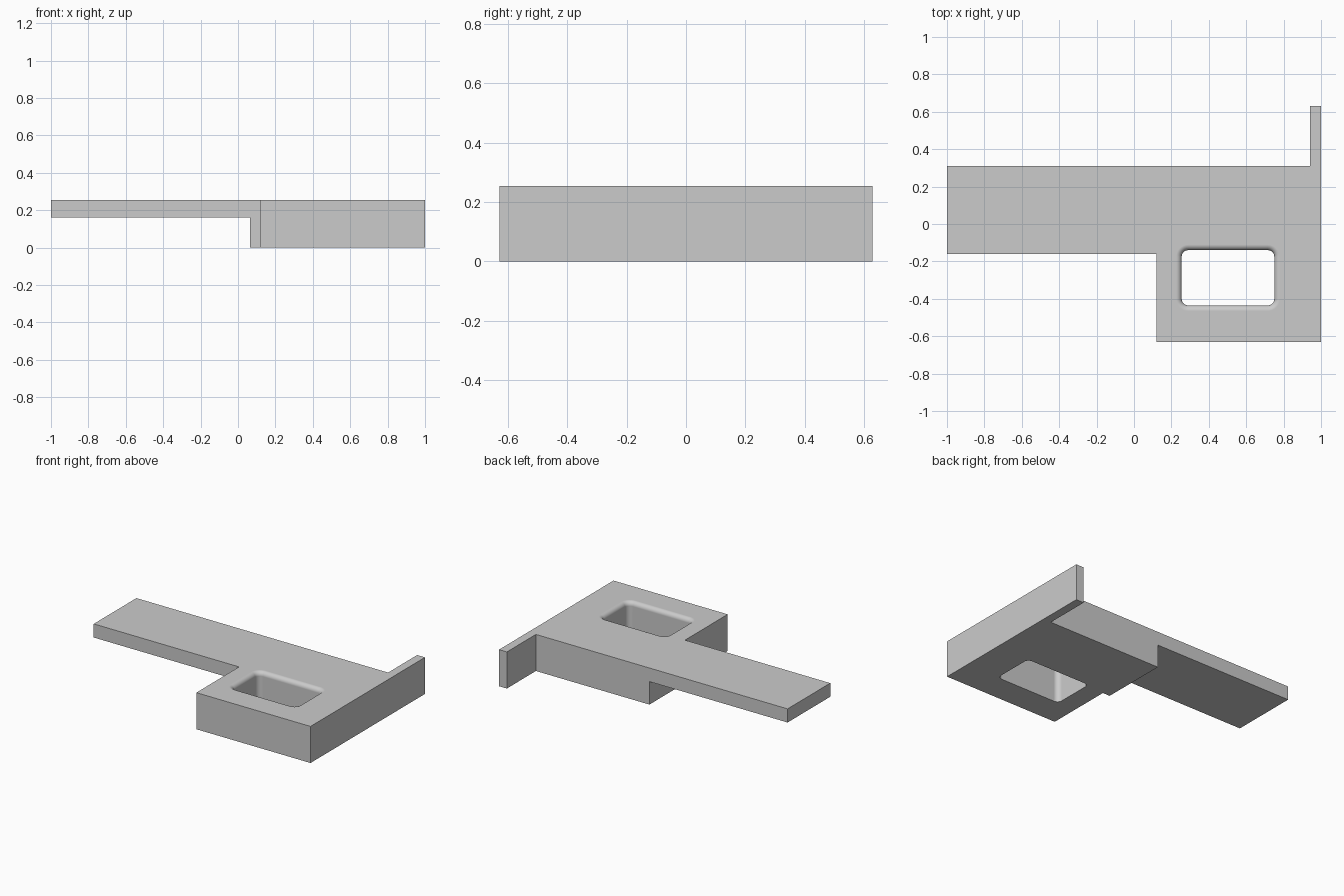
import bpy, bmesh
from math import sin, cos, pi, radians

cube = bpy.data.objects.get("Cube")
if cube:
    bpy.data.objects.remove(cube, do_unlink=True)

HEIGHT = 0.255
FILLET = 0.03


def loft(name, rings):
    """Closed solid skinned through a stack of matching rings."""
    bm = bmesh.new()
    loops = [[bm.verts.new(p) for p in ring] for ring in rings]
    n = len(loops[0])
    for low, high in zip(loops, loops[1:]):
        for i in range(n):
            j = (i + 1) % n
            bm.faces.new((low[i], low[j], high[j], high[i]))
    bm.faces.new(loops[0][::-1])
    bm.faces.new(loops[-1])
    bmesh.ops.recalc_face_normals(bm, faces=bm.faces)
    mesh = bpy.data.meshes.new(name)
    bm.to_mesh(mesh)
    bm.free()
    obj = bpy.data.objects.new(name, mesh)
    bpy.context.collection.objects.link(obj)
    return obj


def prism(name, outline, z0, z1):
    return loft(name, [[(x, y, z) for x, y in outline] for z in (z0, z1)])


def rounded_ring(z, grow, steps=8):
    """Window outline with round corners, grown outward by an offset."""
    cx, cy, hx, hy, r = 0.5025, -0.2875, 0.2475, 0.1475, 0.035
    ring = []
    for k, (sx, sy) in enumerate(((1, 1), (-1, 1), (-1, -1), (1, -1))):
        for s in range(steps + 1):
            a = (k + s / steps) * pi / 2
            ring.append((cx + sx * (hx - r) + (r + grow) * cos(a),
                         cy + sy * (hy - r) + (r + grow) * sin(a), z))
    return ring


# Body: arm, block and thin rear fin share one outline
body = prism("bracket_body", [(-1, -0.16), (0.12, -0.16), (0.12, -0.63), (1, -0.63),
                              (1, 0.63), (0.94, 0.63), (0.94, 0.31), (-1, 0.31)], 0, HEIGHT)

# Space under the thin arm
under_arm = prism("under_arm_cutter", [(-1.2, -0.3), (0.065, -0.3),
                                       (0.065, 0.5), (-1.2, 0.5)], -0.1, 0.16)

# Through window with a rounded upper rim
rings = [rounded_ring(-0.1, 0)]
for s in range(9):
    t = s / 8 * pi / 2
    rings.append(rounded_ring(HEIGHT - FILLET + FILLET * sin(t), FILLET * (1 - cos(t))))
rings.append(rounded_ring(HEIGHT + 0.1, FILLET))
window = loft("window_cutter", rings)

bpy.ops.object.select_all(action='DESELECT')
body.select_set(True)
bpy.context.view_layer.objects.active = body
for cutter in (under_arm, window):
    cutter.hide_render = True
    mod = body.modifiers.new("cut", 'BOOLEAN')
    mod.operation = 'DIFFERENCE'
    mod.solver = 'EXACT'
    mod.object = cutter
    bpy.ops.object.modifier_apply(modifier=mod.name)
    bpy.data.objects.remove(cutter, do_unlink=True)

# Smooth rim and corners, crisp outer edges
bpy.ops.object.shade_smooth_by_angle(angle=radians(30))
weighted = body.modifiers.new("flat_face_normals", 'WEIGHTED_NORMAL')
weighted.keep_sharp = True

# Colour
grey = bpy.data.materials.new("plain_grey")
grey.use_nodes = True
colour = (0.6, 0.6, 0.6, 1)
grey.diffuse_color = colour
grey.node_tree.nodes["Principled BSDF"].inputs["Base Color"].default_value = colour
body.data.materials.clear()
body.data.materials.append(grey)
